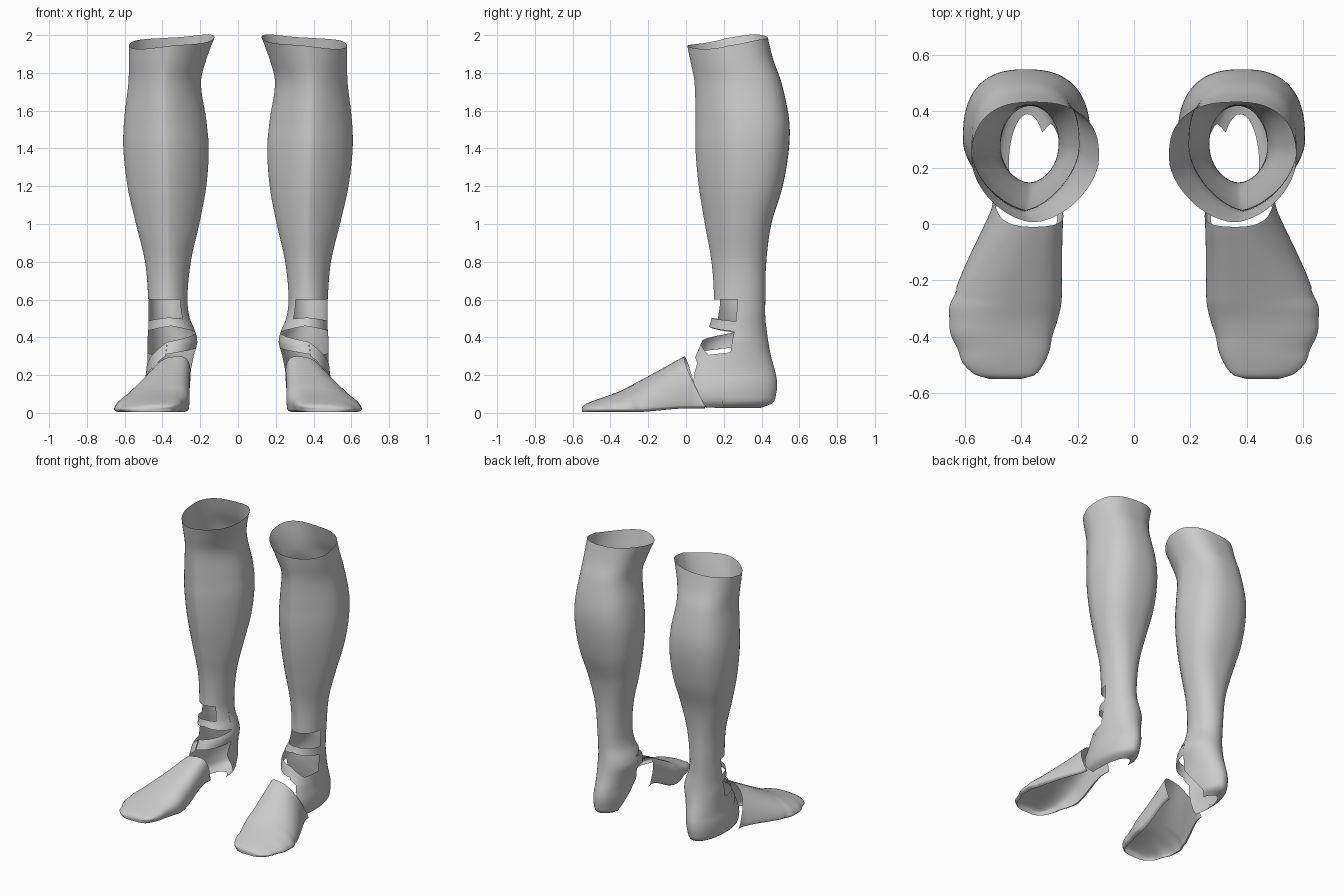
import bpy, bmesh
from math import sin, cos, radians, copysign, pi

if "Cube" in bpy.data.objects:
    bpy.data.objects.remove(bpy.data.objects["Cube"])

# z: inner x, outer x, front y, back y of the leg
LEG = [(0.025, .31, .445, .02, .39), (0.05, .28, .478, -.02, .456), (0.10, .265, .49, -.04, .477),
       (0.16, .255, .49, -.03, .482), (0.22, .25, .482, .00, .472), (0.30, .235, .48, .05, .45),
       (0.38, .215, .48, .085, .435), (0.44, .23, .475, .115, .427), (0.50, .255, .475, .135, .42),
       (0.60, .268, .475, .148, .42), (0.80, .25, .492, .135, .425), (1.00, .205, .54, .10, .452),
       (1.20, .168, .585, .068, .512), (1.40, .155, .607, .05, .545), (1.55, .168, .603, .05, .546),
       (1.75, .196, .58, .045, .505), (1.87, .168, .578, .022, .462), (2.02, .112, .575, -.01, .425)]

# y: inner x, outer x, top z of the foot
FOOT = [(-.55, .41, .52, .03), (-.54, .365, .56, .042), (-.50, .328, .60, .06), (-.45, .305, .628, .078),
        (-.40, .295, .645, .095), (-.34, .275, .66, .118), (-.28, .262, .648, .148), (-.20, .26, .622, .19),
        (-.10, .26, .578, .245), (0.0, .258, .53, .30), (.06, .255, .505, .325), (.14, .25, .495, .34)]


def interp(keys, t):
    """Smooth interpolation through a keyed table."""
    t = min(max(t, keys[0][0]), keys[-1][0])
    i = next(k for k in range(len(keys) - 1) if t <= keys[k + 1][0])
    p0, p1, p2, p3 = (keys[min(max(j, 0), len(keys) - 1)] for j in range(i - 1, i + 3))
    h = p2[0] - p1[0]
    s = (t - p1[0]) / h
    out = []
    for c in range(1, len(p1)):
        m1 = (p2[c] - p0[c]) / (p2[0] - p0[0]) * h
        m2 = (p3[c] - p1[c]) / (p3[0] - p1[0]) * h
        out.append((2*s**3 - 3*s**2 + 1) * p1[c] + (s**3 - 2*s**2 + s) * m1
                   + (3*s**2 - 2*s**3) * p2[c] + (s**3 - s**2) * m2)
    return out


def leg_point(a, z, off=0.0):
    """Leg surface: angle 0 = outer side, 90 = back, 180 = inner side, -90 = front."""
    x0, x1, y0, y1 = interp(LEG, z)
    c, s = cos(radians(a)), sin(radians(a))
    upper = min(max((z - .5) / .5, 0), 1)
    e = 1 - .22 * upper if s > 0 else 1 + .15 * upper
    x = (x0 + x1) / 2 + ((x1 - x0) / 2 + off) * copysign(abs(c) ** e, c)
    y = (y0 + y1) / 2 + ((y1 - y0) / 2 + off) * copysign(abs(s) ** e, s)
    return x, y, z


def foot_point(b, v):
    """Foot surface: b sweeps from outer to inner sole rim, v from instep to toes."""
    c, s = cos(radians(b)), sin(radians(b))
    back = (.10 if c > 0 else .05) - (.11 if c > 0 else .06) * max(s, 0) ** .8
    y = back + (-.55 - back) * v
    x0, x1, h = interp(FOOT, y)
    x = (x0 + x1) / 2 + (x1 - x0) / 2 * copysign(abs(c) ** .8, c)
    x -= .035 * max(s, 0)
    x += .004 * sin(y * 60) * max(0, c) * (v > .5)
    # sole edge lifts into the arch, more on the inner side
    t = min(max((y + .28) / .30, 0), 1)
    low = .02 + t * t * (3 - 2 * t) * (.11 if c < 0 else .02)
    if s < 0:
        return x, y, max(low + .03 * s, .003)
    z = low + (h - low) * s ** .85 * (1 - .22 * c * min(1, h / .15))
    return x, y, z


def add_grid(bm, fn, nu, nv):
    g = [[bm.verts.new(fn(i / nu, j / nv)) for i in range(nu + 1)] for j in range(nv + 1)]
    for j in range(nv):
        for i in range(nu):
            bm.faces.new((g[j][i], g[j][i + 1], g[j + 1][i + 1], g[j + 1][i]))


def add_patch(bm, a, b, c, d, nv=10, off=0.0):
    """Four-cornered patch laid on the leg; corners are (angle, height)."""
    def fn(u, v):
        p = [(a[k] * (1 - u) + b[k] * u) * (1 - v) + (d[k] * (1 - u) + c[k] * u) * v for k in (0, 1)]
        return leg_point(p[0], p[1], off)
    add_grid(bm, fn, max(4, round(abs(c[0] - d[0]) / 5)), nv)


def finish(name, bm):
    bmesh.ops.remove_doubles(bm, verts=bm.verts, dist=.0004)
    me = bpy.data.meshes.new(name)
    bm.to_mesh(me)
    bm.free()
    for p in me.polygons:
        p.use_smooth = True
    ob = bpy.data.objects.new(name, me)
    bpy.context.collection.objects.link(ob)
    ob.modifiers.new("Mirror", "MIRROR").use_mirror_merge = False


# calf tube with its wavy upper rim
def shaft(u, v):
    a = -5 + 360 * u
    r = radians(a)
    top = 1.965 + .028 * sin(r) - .02 * cos(r) + .006 * sin(3 * r)
    x, y, z = leg_point(a, .6 + (top - .6) * v)
    # shallow hollows either side of the shin
    d = max(0, -sin(r)) * abs(sin(2 * r)) * .014 * sin(pi * v)
    return x - d * cos(r), y + d, z

bm = bmesh.new()
add_grid(bm, shaft, 72, 60)
# back of the ankle and heel, open underneath
add_patch(bm, (-5, .25), (185, .25), (185, .6), (-5, .6), 14)
add_patch(bm, (-5, .025), (140, .025), (185, .25), (-5, .25), 18)
# inner front corner beside the shin window
add_patch(bm, (-175, .49), (-130, .49), (-130, .6), (-175, .6))
finish("calf_and_heel", bm)

# band below the shin window
bm = bmesh.new()
add_patch(bm, (-175, .425), (-90, .46), (-90, .505), (-175, .49), 5)
add_patch(bm, (-90, .46), (-5, .43), (-5, .485), (-90, .505), 5)
finish("ankle_band", bm)

# diagonal strap over the outer ankle
bm = bmesh.new()
add_patch(bm, (-78, .30), (18, .14), (18, .20), (-78, .375), 5, .004)
finish("outer_strap", bm)

# inner ankle strap
bm = bmesh.new()
add_patch(bm, (-175, .345), (-78, .31), (-78, .375), (-175, .425), 5)
finish("inner_strap", bm)

# outer side wall of the foot, running up under the strap
bm = bmesh.new()
add_patch(bm, (-32, .03), (-5, .025), (-5, .32), (-62, .30), 14)
finish("outer_foot_wall", bm)

# front foot shell, open underneath
bm = bmesh.new()
add_grid(bm, lambda u, v: foot_point(-32 + 244 * u, v), 48, 50)
# toe tip
bm.faces.new([bm.verts.new(foot_point(-32 + 244 * i / 48, 1)) for i in range(49)])
finish("front_foot", bm)
